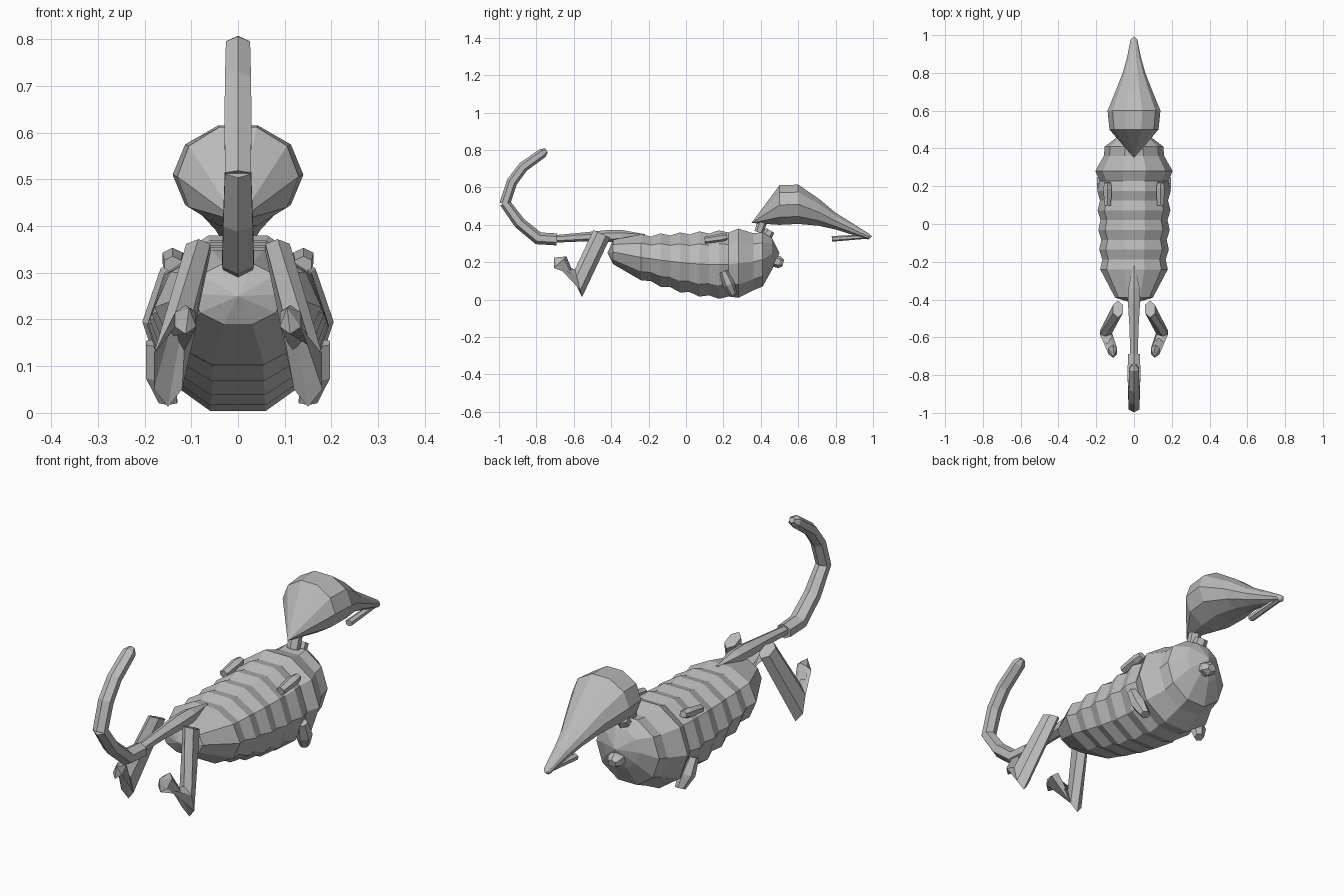
import bpy, bmesh, math
from mathutils import Vector

old = bpy.data.objects.get("Cube")
if old:
    bpy.data.objects.remove(old, do_unlink=True)

grey = bpy.data.materials.new("plain grey")
grey.use_nodes = True
colour = (0.5, 0.5, 0.5, 1)
grey.diffuse_color = colour
grey.node_tree.nodes["Principled BSDF"].inputs["Base Color"].default_value = colour


def skin(name, rings, start=None, end=None):
    """Join rings of points into a closed flat-shaded surface; start and end are optional tips."""
    bm = bmesh.new()
    loops = [[bm.verts.new(p) for p in ring] for ring in rings]
    n = len(loops[0])
    for a, b in zip(loops, loops[1:]):
        for i in range(n):
            j = (i + 1) % n
            bm.faces.new((a[i], a[j], b[j], b[i]))
    for loop, tip in ((loops[0], start), (loops[-1], end)):
        if tip:
            v = bm.verts.new(tip)
            for i in range(n):
                bm.faces.new((loop[i], loop[(i + 1) % n], v))
        else:
            bm.faces.new(loop)
    bmesh.ops.recalc_face_normals(bm, faces=bm.faces)
    mesh = bpy.data.meshes.new(name)
    bm.to_mesh(mesh)
    bm.free()
    mesh.materials.append(grey)
    obj = bpy.data.objects.new(name, mesh)
    bpy.context.collection.objects.link(obj)
    return obj


def upright_ring(y, low, high, half_width, sides=10):
    """Polygon across the body, flat on top and bottom."""
    mid, rise = (low + high) / 2, (high - low) / 2 / math.sin(math.radians(72))
    turn = [math.tau * i / sides for i in range(sides)]
    return [(half_width * math.cos(t), y, mid + rise * math.sin(t)) for t in turn]


def slanted_ring(centre, across, half_width, sides=6):
    """Polygon spanned by the x axis and the given vector."""
    turn = [math.tau * (i + 0.5) / sides for i in range(sides)]
    return [Vector(centre) + Vector((half_width * math.cos(t), 0, 0))
            + Vector(across) * math.sin(t) / math.sin(math.pi / 2) for t in turn]


def tube(name, points, radii, sides=6):
    """Tube along points (x, y, z), mitred at each bend."""
    pts = [Vector(p) for p in points]
    rings = []
    for i, p in enumerate(pts):
        along = (pts[min(i + 1, len(pts) - 1)] - pts[max(i - 1, 0)]).normalized()
        across = along.cross(Vector((1, 0, 0))).normalized()
        rings.append(slanted_ring(p, across * radii[i], radii[i] * 1.15, sides))
    return skin(name, rings)


# Ribbed body, alternating wide and narrow rings
ribs = [upright_ring(-0.39, 0.19, 0.32, 0.10)]
for i in range(10):
    y = -0.24 + 0.052 * i
    f = i / 9
    swell = 0.007 if i % 2 == 0 else -0.007
    low = 0.11 - 0.10 * math.sin(f * math.pi / 2)
    ribs.append(upright_ring(y, low - swell, 0.342 + 0.024 * f + swell,
                             0.172 + 0.016 * math.sin(f * math.pi / 2) + swell))
ribs += [upright_ring(0.28, 0.01, 0.38, 0.205), upright_ring(0.36, 0.05, 0.355, 0.16),
         upright_ring(0.41, 0.07, 0.36, 0.155), upright_ring(0.46, 0.16, 0.33, 0.09)]
skin("body", ribs, start=(0, -0.42, 0.25), end=(0, 0.5, 0.25))

# Head with a long tapering snout
head = [(0.50, 0.40, 0.612, 0.13), (0.60, 0.405, 0.615, 0.14), (0.71, 0.395, 0.54, 0.095),
        (0.80, 0.375, 0.465, 0.06), (0.88, 0.35, 0.415, 0.037), (0.975, 0.322, 0.355, 0.018)]
skin("head", [upright_ring(*r) for r in head], start=(0, 0.35, 0.41), end=(0, 0.995, 0.338))
tube("lower_jaw", [(0, 0.78, 0.325), (0, 0.97, 0.338)], [0.015, 0.012])
tube("neck_upper", [(0, 0.39, 0.36), (0, 0.41, 0.42)], [0.025, 0.025])
tube("neck_lower", [(0, 0.42, 0.32), (0, 0.45, 0.37)], [0.03, 0.026])
tube("chest_stub", [(0, 0.44, 0.215), (0, 0.5, 0.2), (0, 0.52, 0.195)], [0.032, 0.032, 0.018])

# Tail in three pieces
tube("tail_root", [(0, -0.22, 0.345), (0, -0.34, 0.342), (0, -0.42, 0.34), (0, -0.55, 0.335),
                   (0, -0.70, 0.325)], [0.005, 0.03, 0.032, 0.024, 0.02])
tube("tail_middle", [(0, -0.69, 0.322), (0, -0.79, 0.328), (0, -0.89, 0.41), (0, -0.97, 0.52)],
     [0.032, 0.034, 0.032, 0.028])
tube("tail_tip", [(0, -0.97, 0.51), (0, -0.93, 0.63), (0, -0.87, 0.71), (0, -0.765, 0.785),
                  (0, -0.745, 0.797)], [0.028, 0.029, 0.028, 0.026, 0.012])

# Paired limbs
for side, s in (("left", 1), ("right", -1)):
    skin(side + "_hind_leg", [
        slanted_ring((s * 0.085, -0.45, 0.352), (0, 0.045, -0.02), 0.03),
        slanted_ring((s * 0.15, -0.575, 0.088), (0, 0.019, -0.075), 0.035),
        slanted_ring((s * 0.112, -0.673, 0.2), (0, 0.034, 0.031), 0.026)],
        end=(s * 0.105, -0.705, 0.225))
    tube(side + "_front_leg", [(s * 0.175, 0.2, 0.15), (s * 0.165, 0.23, 0.08),
                               (s * 0.15, 0.255, 0.025)], [0.022, 0.032, 0.02])
    tube(side + "_shoulder", [(s * 0.14, 0.1, 0.318), (s * 0.14, 0.19, 0.332),
                              (s * 0.14, 0.22, 0.337)], [0.018, 0.022, 0.016])
